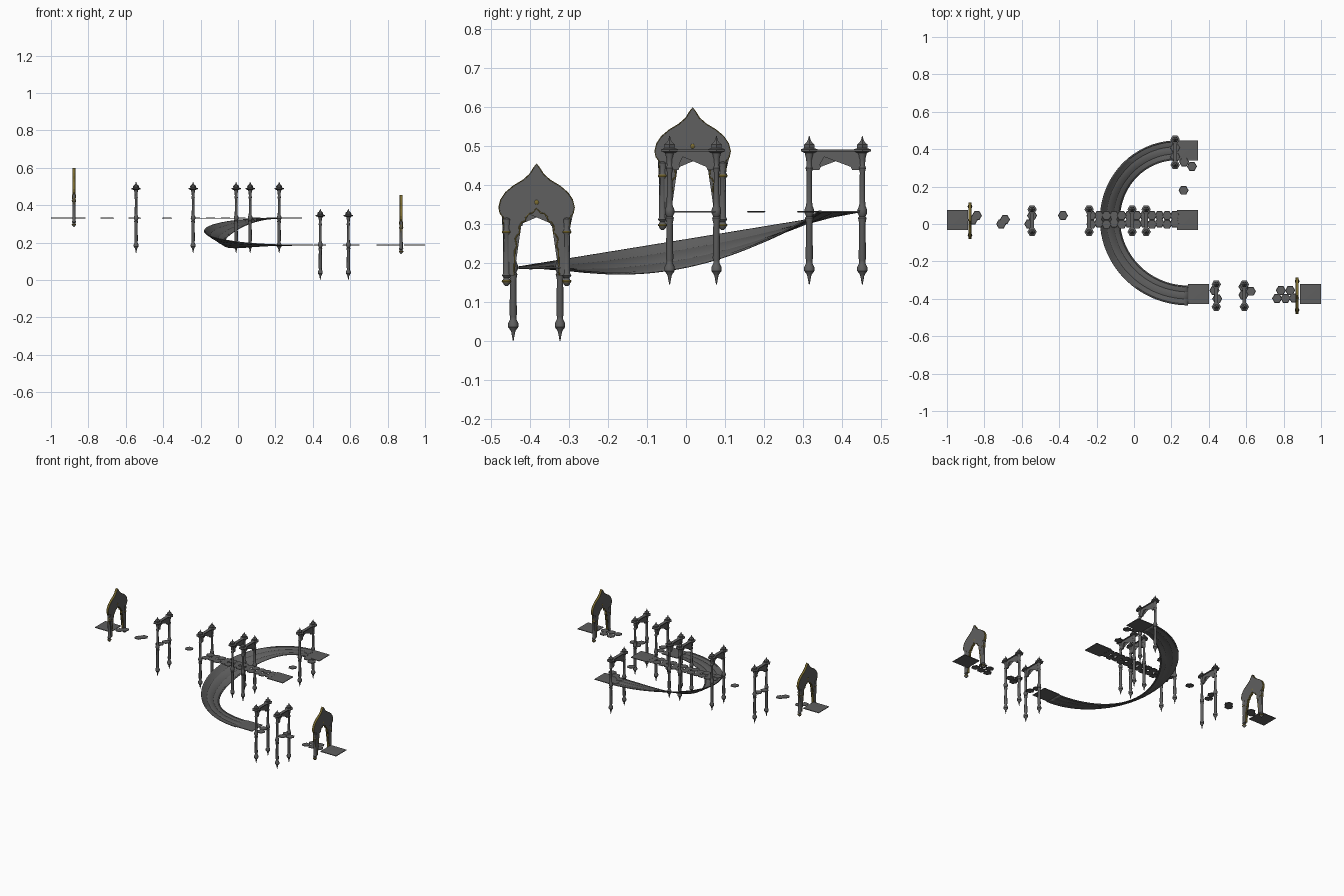
import bpy, bmesh
from math import sin, cos, pi, radians
from mathutils import Matrix

if "Cube" in bpy.data.objects:
    bpy.data.objects.remove(bpy.data.objects["Cube"])

HI, LO = 0.331, 0.187          # the two walkway heights


def colour(name, rgb):
    m = bpy.data.materials.new(name)
    m.diffuse_color = (*rgb, 1)
    m.use_nodes = True
    m.node_tree.nodes["Principled BSDF"].inputs["Base Color"].default_value = m.diffuse_color
    return m


gold = colour("dark_gold", (.2, .15, .03))
stone = colour("dark_stone", (.115, .115, .115))


def finish(name, bm, smooth=False, mat=stone):
    bmesh.ops.recalc_face_normals(bm, faces=bm.faces)
    me = bpy.data.meshes.new(name)
    bm.to_mesh(me)
    bm.free()
    me.materials.append(mat)
    ob = bpy.data.objects.new(name, me)
    bpy.context.collection.objects.link(ob)
    if smooth:
        bpy.ops.object.select_all(action='DESELECT')
        ob.select_set(True)
        bpy.context.view_layer.objects.active = ob
        bpy.ops.object.shade_smooth_by_angle(angle=radians(35))
    return ob


def lathe(bm, prof, loc, sides):
    """Revolve (radius, height) points round z; both ends capped."""
    rings = []
    for r, z in prof:
        rings.append([bm.verts.new((loc[0] + r * cos(2 * pi * i / sides),
                                    loc[1] + r * sin(2 * pi * i / sides),
                                    loc[2] + z)) for i in range(sides)])
    for a, b in zip(rings, rings[1:]):
        for i in range(sides):
            j = (i + 1) % sides
            bm.faces.new((a[i], a[j], b[j], b[i]))
    bm.faces.new(rings[0][::-1])
    bm.faces.new(rings[-1])


def box(bm, c, s):
    bmesh.ops.create_cube(bm, size=1, matrix=Matrix.Translation(c) @ Matrix.Diagonal((*s, 1)))


def prism(bm, loop, c, thick):
    """Extrude a (y, z) outline along x; returns the side faces."""
    vs = [[bm.verts.new((c[0] + s * thick / 2, c[1] + y, c[2] + z)) for y, z in loop]
          for s in (-1, 1)]
    caps = [bm.faces.new(vs[0]), bm.faces.new(vs[1][::-1])]
    n = len(loop)
    sides = [bm.faces.new((vs[0][i], vs[1][i], vs[1][(i + 1) % n], vs[0][(i + 1) % n]))
             for i in range(n)]
    bmesh.ops.triangulate(bm, faces=caps)
    return sides


def mirrored(half):
    """Half outline ending on y = 0 -> full symmetric line."""
    return half + [(-y, z) for y, z in reversed(half[:-1])]


# lamp-post style columns in pairs, tied by a small arch
LOWER = [(.001, -.187), (.005, -.165), (.007, -.16), (.013, -.152), (.013, -.142),
         (.008, -.132), (.008, -.125), (.0095, -.12), (.008, -.03), (.011, -.016),
         (.008, -.012), (.012, -.004), (.012, .006), (.008, .016), (.0075, .025),
         (.0065, .1), (.0095, .112), (.007, .118), (.008, .135), (.012, .152)]
CAP = [(.012, .15), (.025, .155), (.025, .160), (.015, .163), (.016, .172),
       (.008, .178), (.004, .184), (.001, .194)]


def portal(name, x, y, deck, h):
    bm = bmesh.new()
    for s in (-1, 1):
        lathe(bm, LOWER, (x, y + s * h, deck), 12)
        lathe(bm, CAP, (x, y + s * h, deck), 6)
    finish(name + "_columns", bm, True)
    bm = bmesh.new()
    half = [(1, .155), (1, .118), (.88, .107), (.62, .107), (.58, .113), (.59, .122), (.53, .132),
            (.42, .142), (.25, .149), (0, .152)]
    prism(bm, mirrored([(k * h, z) for k, z in half]), (x, y, deck), .009)
    box(bm, (x, y, deck + .1575), (.02, 2 * h, .005))
    finish(name + "_arch", bm)


for i, x in enumerate((-.545, -.24, -.01, .065)):
    portal(f"middle_portal_{i}", x, .018, HI, .06)
portal("rear_portal", .22, .384, HI, .068)
for i, x in enumerate((.44, .59)):
    portal(f"front_portal_{i}", x, -.383, LO, .06)

# onion-topped gates with scalloped openings and gold trim
OUTER = [(.086, .105), (.084, .128), (.094, .14), (.097, .155), (.092, .175), (.08, .193),
         (.06, .21), (.035, .225), (.018, .24), (.008, .256), (0, .267)]
INNER = [(.058, -.02), (.056, .045), (.051, .055), (.055, .075), (.049, .085), (.043, .09),
         (.045, .105), (.038, .117), (.029, .12), (.028, .13), (.019, .139), (.01, .141),
         (0, .153)]
COLUMN = [(.003, -.047), (.008, -.042), (.011, -.034), (.007, -.026), (.012, -.02), (.009, -.014),
          (.0085, .085), (.012, .092), (.009, .1), (.011, .125), (.003, .132)]


def trim(name, pts, c, r):
    cu = bpy.data.curves.new(name, 'CURVE')
    cu.dimensions = '3D'
    cu.bevel_depth = r
    cu.bevel_resolution = 1
    cu.use_fill_caps = True
    for s in (-1, 1):
        sp = cu.splines.new('POLY')
        sp.points.add(len(pts) - 1)
        for p, (y, z) in zip(sp.points, pts):
            p.co = (c[0] + s * .006, c[1] + y, c[2] + z, 1)
    cu.materials.append(gold)
    bpy.context.collection.objects.link(bpy.data.objects.new(name, cu))


def gate(name, x, y, deck):
    c = (x, y, deck)
    bm = bmesh.new()
    for f in prism(bm, mirrored([(.08, -.02)] + OUTER) + mirrored(INNER)[::-1], c, .013):
        f.material_index = 1
    finish(name + "_panel", bm).data.materials.append(gold)
    trim(name + "_outer_trim", mirrored(OUTER), c, .0013)
    trim(name + "_inner_trim", mirrored(INNER), c, .0018)
    bm = bmesh.new()
    for s in (-1, 1):
        lathe(bm, COLUMN, (x, y + s * .077, deck), 12)
    finish(name + "_columns", bm, True)
    # gold boss over the opening and rings on the columns
    bm = bmesh.new()
    bmesh.ops.create_uvsphere(bm, u_segments=10, v_segments=6, radius=.009,
                              matrix=Matrix.Translation((x, y, deck + .168)))
    for s in (-1, 1):
        for z in (-.034, .092):
            lathe(bm, [(.011, z - .003), (.0125, z), (.011, z + .003)], (x, y + s * .077, deck), 12)
    finish(name + "_gold_details", bm, True, gold)


gate("left_gate", -.877, .017, HI)
gate("right_gate", .872, -.383, LO)

# square landing slabs with a shallow four-way facet
for i, (x, y, z) in enumerate([(-.944, .022, HI), (.286, .022, HI), (.286, .393, HI),
                               (.345, -.375, LO), (.944, -.375, LO)]):
    bm = bmesh.new()
    box(bm, (x, y, z), (.112, .106, .004))
    bm.normal_update()
    top = [f for f in bm.faces if f.normal.z > .9]
    bmesh.ops.inset_region(bm, faces=top, thickness=.006, depth=-.001)
    bmesh.ops.poke(bm, faces=top, offset=.001)
    finish(f"landing_{i}", bm)

# hexagonal stepping stones
R = .027
stones = [(-.84, .045, HI), (-.862, .022, HI), (-.69, .024, HI), (-.71, .0, HI),
          (-.56, .0, HI), (-.545, .045, HI), (-.38, .045, HI), (.265, .18, HI),
          (.31, .308, HI), (.268, .332, HI), (.22, .36, HI), (.22, .407, HI),
          (.445, -.4, LO), (.43, -.355, LO), (.585, -.38, LO), (.625, -.36, LO),
          (.585, -.335, LO), (.765, -.398, LO), (.785, -.355, LO), (.81, -.398, LO),
          (.835, -.355, LO), (.855, -.395, LO)]
for k in range(12):
    rows = (.045, -.002) if k % 2 == 0 else (.045, .006)
    stones += [(-.228 + k * .0405, y, HI - .0006 * (k % 2)) for y in rows]
bm = bmesh.new()
for x, y, z in stones:
    lathe(bm, [(R * .9, -.002), (R, 0), (R * .9, .002)], (x, y, z), 6)
finish("stepping_stones", bm)

# banked half-circle ramp with raised rims and lane grooves
bm = bmesh.new()
N = 48
rows = []
SECTION = ((0, .002), (.05, .002), (.07, 0), (.3, 0), (.32, -.001), (.34, 0), (.66, 0),
           (.68, -.001), (.7, 0), (.93, 0), (.95, .002), (1, .002))
for i in range(N + 1):
    u = i / N
    t = pi / 2 + pi * u
    cx, row = .23 + .06 * u, []
    for w, lift in SECTION:
        r = .335 + .106 * w
        z = .258 + .072 * sin(t) - .07 * (1 - w) * cos(t) ** 2 + lift
        row.append(bm.verts.new((cx + r * cos(t), .006 + r * sin(t), z)))
    rows.append(row)
for a, b in zip(rows, rows[1:]):
    for j in range(len(a) - 1):
        bm.faces.new((a[j], a[j + 1], b[j + 1], b[j]))
ramp = finish("curved_ramp", bm, True)
m = ramp.modifiers.new("thickness", 'SOLIDIFY')
m.thickness = .004
m.offset = 0
